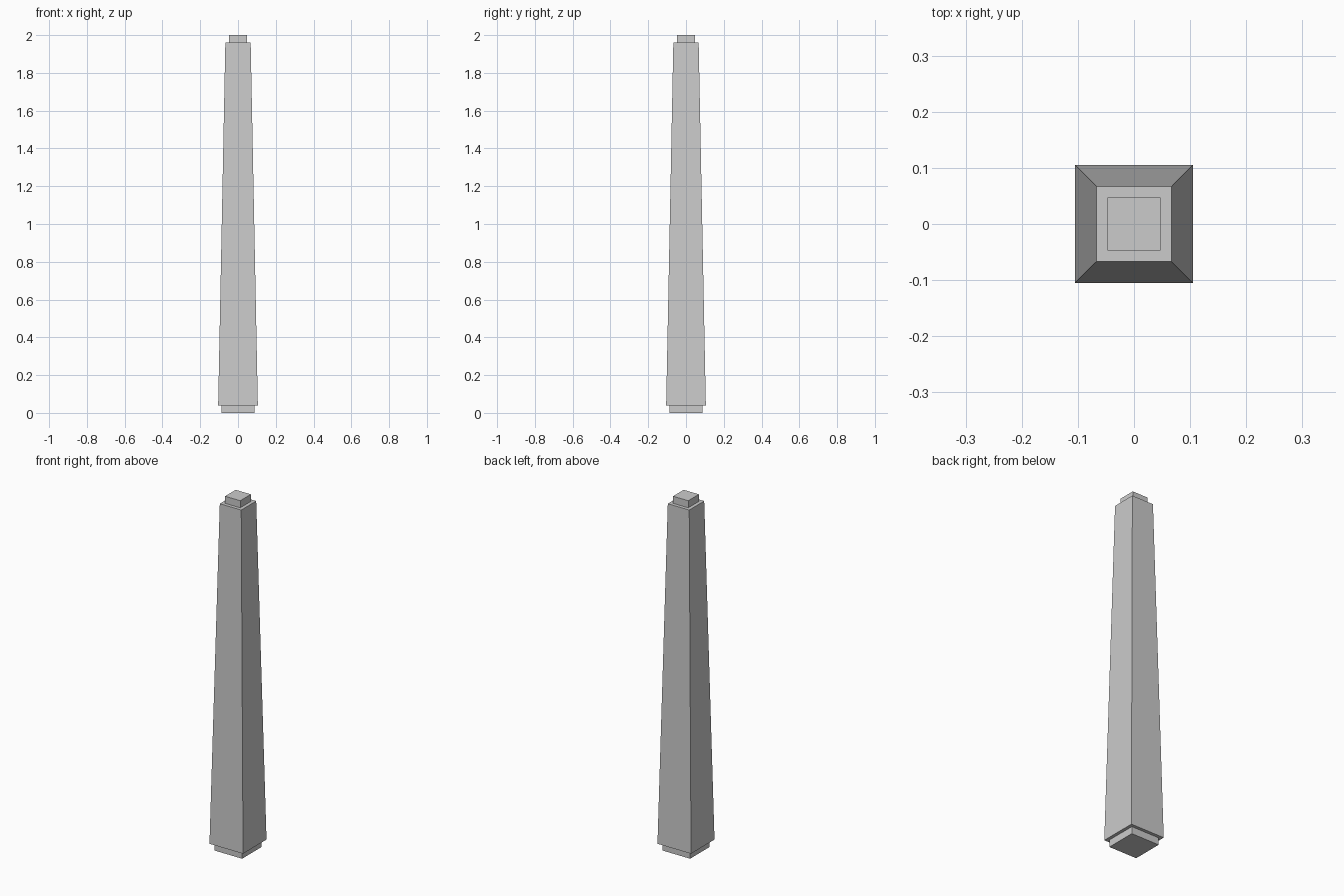
import bpy
import bmesh
from mathutils import Matrix

cube = bpy.data.objects.get("Cube")
if cube:
    bpy.data.objects.remove(cube, do_unlink=True)

# One plain grey for the whole post
grey = bpy.data.materials.new("plain_grey")
grey.use_nodes = True
colour = (0.6, 0.6, 0.6, 1.0)
grey.diffuse_color = colour
grey.node_tree.nodes["Principled BSDF"].inputs["Base Color"].default_value = colour


def square_block(name, z0, z1, half0, half1):
    """Square block from z0 to z1, tapering from half-width half0 to half1."""
    bm = bmesh.new()
    bmesh.ops.create_cube(bm, size=2.0)
    for v in bm.verts:
        top = v.co.z > 0
        half = half1 if top else half0
        v.co.x *= half
        v.co.y *= half
        v.co.z = z1 if top else z0
    mesh = bpy.data.meshes.new(name)
    bm.to_mesh(mesh)
    bm.free()
    mesh.materials.append(grey)
    obj = bpy.data.objects.new(name, mesh)
    bpy.context.collection.objects.link(obj)
    return obj


# Foot tenon, tapered shaft and top tenon
square_block("bottom_tenon", 0.0, 0.04, 0.087, 0.087)
square_block("tapered_shaft", 0.04, 1.96, 0.105, 0.067)
square_block("top_tenon", 1.96, 2.0, 0.0475, 0.0475)
